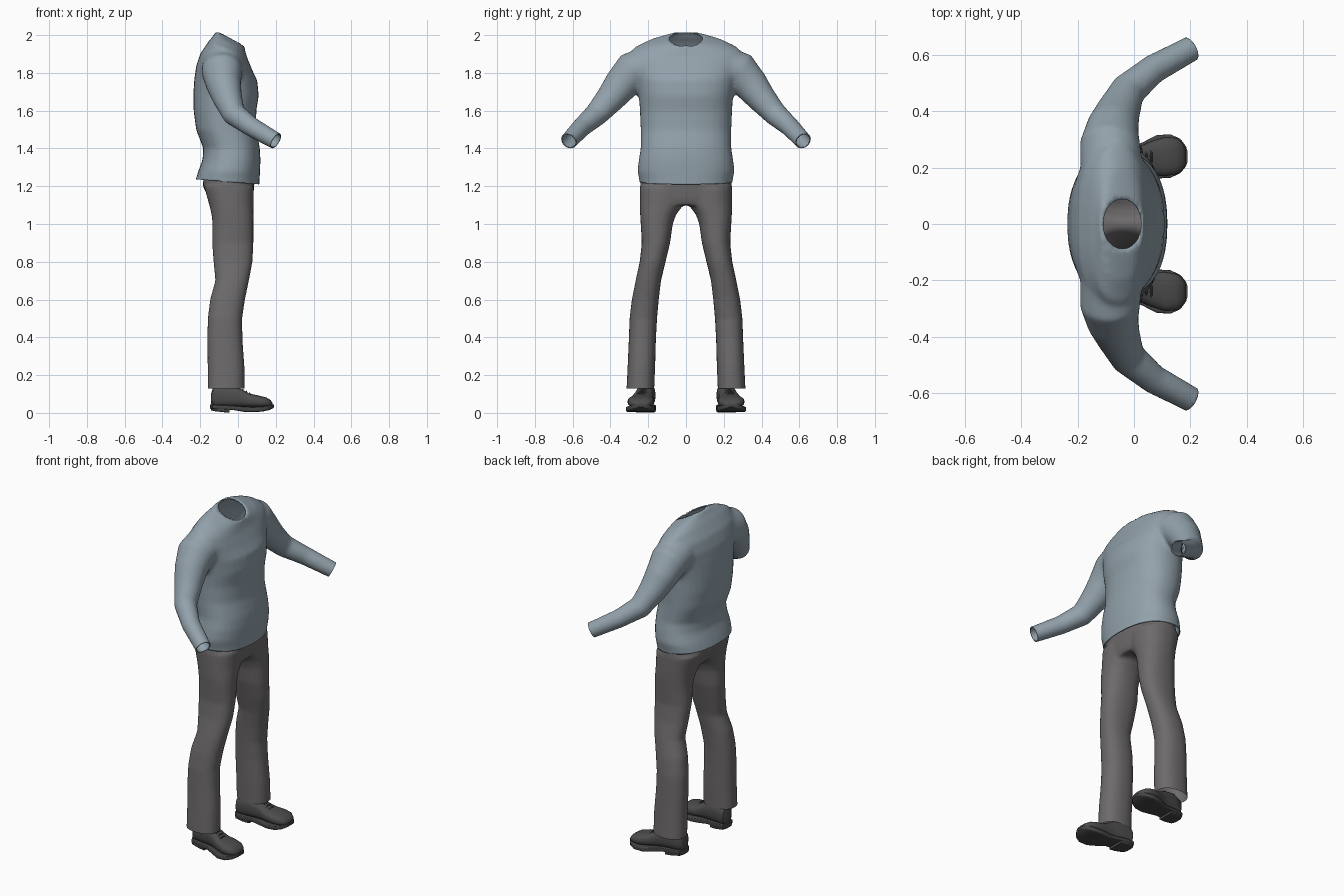
import bpy, bmesh, math
from mathutils import Vector

cube = bpy.data.objects.get("Cube")
if cube:
    bpy.data.objects.remove(cube, do_unlink=True)


def material(name, color):
    m = bpy.data.materials.new(name)
    m.use_nodes = True
    m.diffuse_color = (*color, 1)
    m.node_tree.nodes["Principled BSDF"].inputs["Base Color"].default_value = (*color, 1)
    return m


SHIRT = material("blue grey knit", (0.29, 0.36, 0.41))
CLOTH = material("warm grey cloth", (0.155, 0.145, 0.15))
LEATHER = material("dark leather", (0.075, 0.073, 0.075))
RUBBER = material("dark sole", (0.06, 0.058, 0.06))


def ring(c, u, v, e=2.0, n=32):
    """Superellipse around c with half axes u and v."""
    pts = []
    for i in range(n):
        a = math.tau * i / n
        ca, sa = math.cos(a), math.sin(a)
        pts.append(Vector(c) + Vector(u) * math.copysign(abs(ca) ** (2 / e), ca)
                   + Vector(v) * math.copysign(abs(sa) ** (2 / e), sa))
    return pts


def loft(bm, rings):
    rows = [[bm.verts.new(p) for p in r] for r in rings]
    for a, b in zip(rows, rows[1:]):
        for i in range(len(a)):
            j = (i + 1) % len(a)
            bm.faces.new((a[i], a[j], b[j], b[i]))
    bm.faces.new(rows[0][::-1])
    bm.faces.new(rows[-1])


def flat_ring(z, x0, x1, y0, y1, slope=0.0, e=2.3):
    """Level ring, raised towards the back by slope."""
    h = (x1 - x0) / 2
    return ring(((x0 + x1) / 2, (y0 + y1) / 2, z), (h, 0, -h * slope), (0, (y1 - y0) / 2, 0), e)


def finish(name, bm, mat, angle=40):
    bmesh.ops.recalc_face_normals(bm, faces=bm.faces)
    me = bpy.data.meshes.new(name)
    bm.to_mesh(me)
    bm.free()
    me.materials.append(mat)
    ob = bpy.data.objects.new(name, me)
    bpy.context.collection.objects.link(ob)
    bpy.ops.object.select_all(action="DESELECT")
    ob.select_set(True)
    bpy.context.view_layer.objects.active = ob
    bpy.ops.object.shade_smooth_by_angle(angle=math.radians(angle))
    return ob


def fuse(ob, voxel, rounds):
    """Merge overlapping volumes into one soft skin, returned for cutting."""
    r = ob.modifiers.new("fuse", "REMESH")
    r.mode, r.voxel_size, r.use_smooth_shade = "VOXEL", voxel, True
    s = ob.modifiers.new("soften", "SMOOTH")
    s.factor, s.iterations = 0.5, rounds
    for m in ("fuse", "soften"):
        bpy.ops.object.modifier_apply(modifier=m)
    bm = bmesh.new()
    bm.from_mesh(ob.data)
    return bm


def cut(bm, co, no, test=lambda p: True):
    faces = [f for f in bm.faces if test(f.calc_center_median())]
    geom = faces + list({e for f in faces for e in f.edges}) + list({v for f in faces for v in f.verts})
    bmesh.ops.bisect_plane(bm, geom=geom, plane_co=co, plane_no=no, clear_outer=True)


# Sweater: torso (z, back, front, half width, slope) fused with two arms
TORSO = [(1.16, -.222, .11, .24, 0), (1.23, -.226, .114, .247, 0), (1.28, -.21, .117, .257, 0),
         (1.34, -.188, .119, .25, 0), (1.4, -.184, .116, .24, 0), (1.5, -.222, .097, .24, 0),
         (1.6, -.235, .097, .244, 0), (1.68, -.237, .11, .25, 0), (1.76, -.232, .102, .265, 0),
         (1.82, -.222, .08, .29, .1), (1.875, -.2, .062, .305, .2), (1.925, -.157, .047, .28, .4),
         (1.96, -.127, .038, .2, .5), (1.985, -.118, .032, .1, .5)]
ARM = [((-.08, .2, 1.83), .11), ((-.085, .285, 1.805), .107), ((-.075, .345, 1.735), .092),
       ((-.055, .4, 1.665), .078), ((-.02, .475, 1.58), .063), ((.07, .55, 1.515), .052),
       ((.2, .62, 1.44), .046), ((.25, .647, 1.411), .046)]
bm = bmesh.new()
loft(bm, [flat_ring(z, b, f, -w, w, s) for z, b, f, w, s in TORSO])
for side in (1, -1):
    path = [Vector((x, y * side, z)) for (x, y, z), r in ARM]
    rings = []
    for i, p in enumerate(path):
        d = (path[min(i + 1, len(path) - 1)] - path[max(i - 1, 0)]).normalized()
        u = d.cross(Vector((0, 0, 1))).normalized()
        rings.append(ring(p, u * ARM[i][1], d.cross(u) * ARM[i][1]))
    loft(bm, rings)
sweater = finish("sweater", bm, SHIRT)
bm = fuse(sweater, 0.011, 8)

# Open the hem, the cuffs and the neck
cut(bm, (0, 0, 1.219), (-.08, 0, -1))
for side in (1, -1):
    cut(bm, (.2, .62 * side, 1.44), (.13, .07 * side, -.08), lambda p: p.y * side > .45)


def neck(p):
    return math.hypot((p.x + .04) / .07, p.y / .088)


inside = [v for v in bm.verts if v.co.z > 1.8 and neck(v.co) < 1]
bmesh.ops.delete(bm, geom=inside, context="VERTS")
for v in bm.verts:
    if v.is_boundary and v.co.z > 1.8:
        k = neck(v.co)
        v.co.x = (v.co.x + .04) / k - .04
        v.co.y /= k
bm.to_mesh(sweater.data)
bm.free()
rim = sweater.modifiers.new("thickness", "SOLIDIFY")
rim.thickness, rim.offset = 0.006, -1

# Trousers: hips fused with two legs (z, back, front, inner, outer)
HIPS = [(1.1, -.135, .07, .19), (1.14, -.155, .08, .232), (1.2, -.187, .086, .243),
        (1.27, -.18, .09, .238), (1.34, -.17, .09, .232)]
LEG = [(1.2, -.18, .085, -.02, .244), (1.1, -.152, .082, .015, .244), (1.05, -.14, .082, .052, .243),
       (1, -.135, .082, .07, .24), (.9, -.137, .082, .084, .234), (.8, -.13, .077, .108, .245),
       (.7, -.12, .058, .132, .267), (.6, -.148, .037, .144, .287), (.5, -.16, .022, .153, .299),
       (.39, -.163, .024, .159, .303), (.25, -.161, .034, .163, .309), (.13, -.161, .034, .168, .315),
       (.08, -.161, .034, .168, .315)]
bm = bmesh.new()
loft(bm, [flat_ring(z, b, f, -w, w) for z, b, f, w in HIPS])
for side in (1, -1):
    loft(bm, [flat_ring(z, b, f, i * side, o * side) for z, b, f, i, o in LEG])
trousers = finish("trousers", bm, CLOTH)
bm = fuse(trousers, 0.011, 7)
cut(bm, (0, 0, 1.29), (0, 0, 1))
cut(bm, (0, 0, .128), (0, 0, -1))
bm.to_mesh(trousers.data)
bm.free()

# Shoes: sections along the foot (x, centre, half width, bottom, top)
UPPER = [(-.143, .207, .022, .05, .1), (-.132, .208, .042, .03, .135), (-.08, .212, .05, .03, .155),
         (-.02, .218, .048, .03, .145), (.02, .225, .051, .03, .125), (.06, .232, .061, .028, .102),
         (.11, .239, .07, .026, .092), (.15, .241, .064, .028, .082), (.173, .24, .047, .03, .068),
         (.183, .239, .025, .034, .052)]
SOLE = [(-.147, .207, .024, .022, .044), (-.135, .208, .046, .02, .044), (-.08, .212, .054, .018, .042),
        (-.02, .219, .05, .014, .038), (.03, .229, .06, .006, .034), (.08, .238, .077, .004, .032),
        (.13, .241, .077, .007, .034), (.165, .241, .06, .015, .04), (.184, .24, .036, .024, .045),
        (.19, .239, .018, .03, .045)]
HEEL = [(-.144, .207, .024, .014, .03), (-.132, .208, .044, .01, .03), (-.08, .212, .052, .004, .03),
        (-.045, .216, .05, .001, .03)]


def foot_part(name, sections, mat, side, e, angle):
    bm = bmesh.new()
    loft(bm, [ring((x, c * side, (lo + hi) / 2), (0, w, 0), (0, 0, (hi - lo) / 2), e)
              for x, c, w, lo, hi in sections])
    finish(name, bm, mat, angle)


for label, side in (("left", 1), ("right", -1)):
    foot_part(label + "_shoe_upper", UPPER, LEATHER, side, 2.6, 50)
    foot_part(label + "_shoe_sole", SOLE, RUBBER, side, 8, 35)
    foot_part(label + "_shoe_heel", HEEL, RUBBER, side, 8, 35)
    # Laces across the instep
    bm = bmesh.new()
    for k in range(3):
        x, z = .025 + .018 * k, .123 - .009 * k
        loft(bm, [ring((x, (.227 + .004 * k) * side + t * .026, z - abs(t) * .008),
                       (.004, 0, 0), (0, 0, .004), n=8) for t in (-1, -.5, 0, .5, 1)])
    finish(label + "_shoe_laces", bm, RUBBER)
